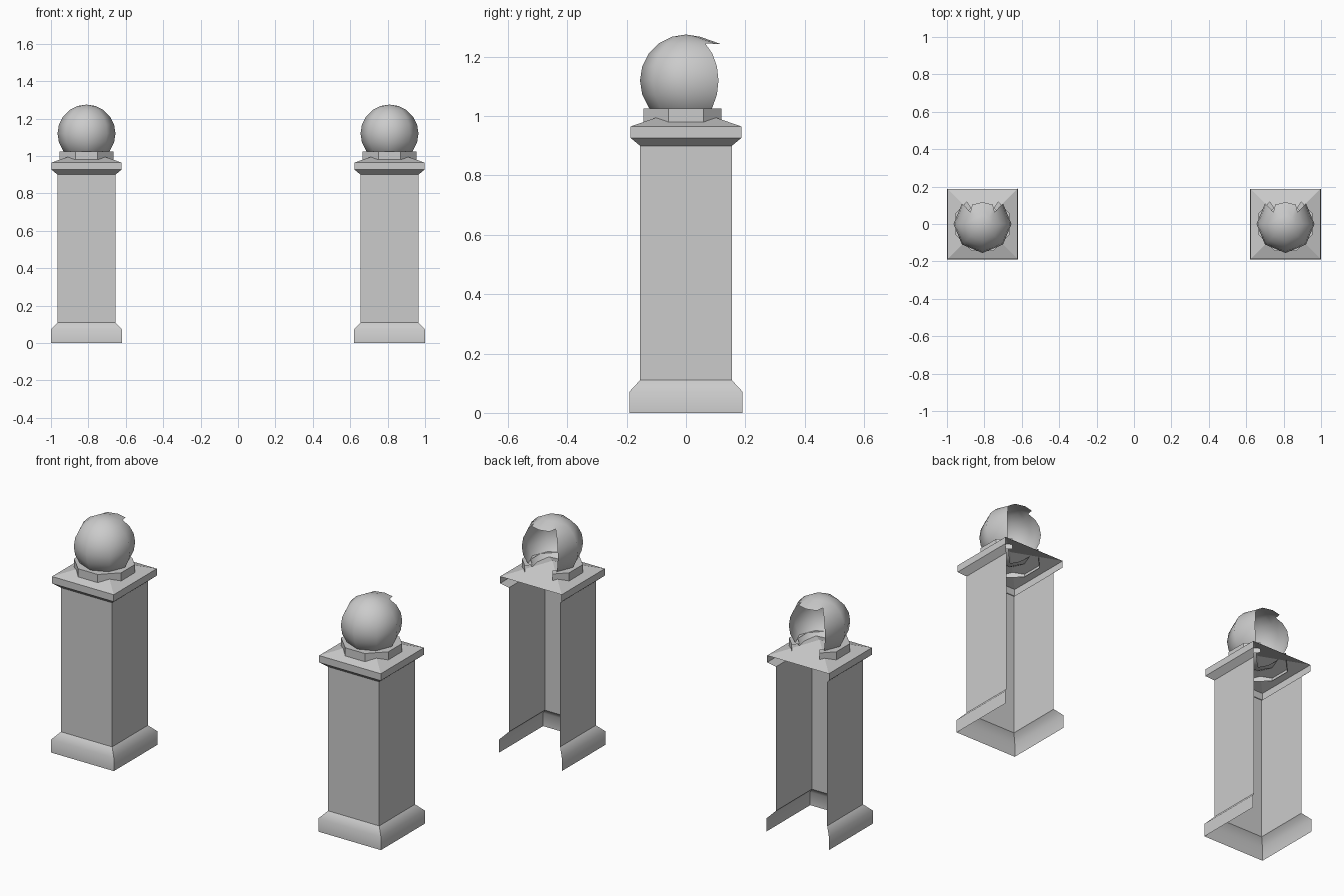
import bpy, math

if "Cube" in bpy.data.objects:
    bpy.data.objects.remove(bpy.data.objects["Cube"])

CX = 0.81          # pillar offset from the centre
BALL_Z, BALL_R = 1.12, 0.155


def make(name, verts, faces, x, smooth=None):
    me = bpy.data.meshes.new(name)
    me.from_pydata(verts, [], faces)
    me.update()
    ob = bpy.data.objects.new(name, me)
    ob.location.x = x
    bpy.context.collection.objects.link(ob)
    if smooth:
        bpy.ops.object.select_all(action='DESELECT')
        ob.select_set(True)
        bpy.context.view_layer.objects.active = ob
        bpy.ops.object.shade_smooth_by_angle(angle=math.radians(smooth))
    return ob


def three_sided(name, profile, x, apex=None, smooth=None):
    """Square profile sweep, open at the back, optionally closed by a pyramid."""
    verts, faces = [], []
    for h, z in profile:
        verts += [(-h, h, z), (-h, -h, z), (h, -h, z), (h, h, z)]
    for i in range(len(profile) - 1):
        for j in range(3):
            a = 4 * i + j
            faces.append((a, a + 1, a + 5, a + 4))
    if apex:
        n = len(verts)
        verts.append((0, 0, apex))
        faces += [(n - 4 + j, n - 4 + (j + 1) % 4, n) for j in range(4)]
    return make(name, verts, faces, x, smooth)


def collar(name, x):
    """Eight-sided ring with the back left out."""
    angles = [125, 157.5, 202.5, 247.5, 292.5, 337.5, 382.5, 415]
    verts, faces = [], []
    for a in angles:
        end = a in (125, 415)
        c, s = math.cos(math.radians(a)), math.sin(math.radians(a))
        ro = 0.146 if end else 0.155
        for r, z in ((ro, 0.965), (ro, 1.025), (ro * 0.72, 1.025)):
            verts.append((r * c, r * s, z))
    for i in range(len(angles) - 1):
        for k in range(2):
            a = 3 * i + k
            faces.append((a, a + 3, a + 4, a + 1))
    return make(name, verts, faces, x)


def ball(name, x):
    """Eight-segment hollow ball with a broken back and a projecting top lip."""
    def pt(r, az, z):
        return (r * math.cos(math.radians(az)), r * math.sin(math.radians(az)), z)
    rings, verts, faces = 10, [], []
    for i in range(1, rings):
        t = math.pi * i / rings
        for j in range(8):
            verts.append(pt(BALL_R * math.sin(t), 45 * j, BALL_Z + BALL_R * math.cos(t)))
    top = len(verts)
    bottom = top + 1
    verts += [(0, 0, BALL_Z + BALL_R), (0, 0, BALL_Z - BALL_R)]
    for j in range(8):
        k = (j + 1) % 8
        faces.append((top, j, k))
        if j in (1, 2):
            continue
        for i in range(rings - 2):
            faces.append((8 * i + j, 8 * i + 8 + j, 8 * i + 8 + k, 8 * i + k))
        b = 8 * (rings - 2)
        faces.append((b + j, bottom, b + k))
    # top lip over the opening
    lip = len(verts)
    verts += [pt(0.117, a, 1.243) for a in (62, 90, 118)]
    faces += [(1, 9, lip), (1, lip, lip + 1, 2),
              (2, lip + 1, lip + 2, 3), (3, lip + 2, 11)]
    return make(name, verts, faces, x, smooth=60)


for side, x in (("left", -CX), ("right", CX)):
    # plinth, shaft and cap
    three_sided(side + "_base", [(0.19, 0), (0.19, 0.072), (0.155, 0.11)], x, smooth=50)
    three_sided(side + "_shaft", [(0.155, 0.11), (0.155, 0.90)], x)
    three_sided(side + "_cap", [(0.155, 0.90), (0.187, 0.927), (0.187, 0.965)], x, apex=1.03)
    # ball finial on its collar
    collar(side + "_collar", x)
    ball(side + "_ball", x)
